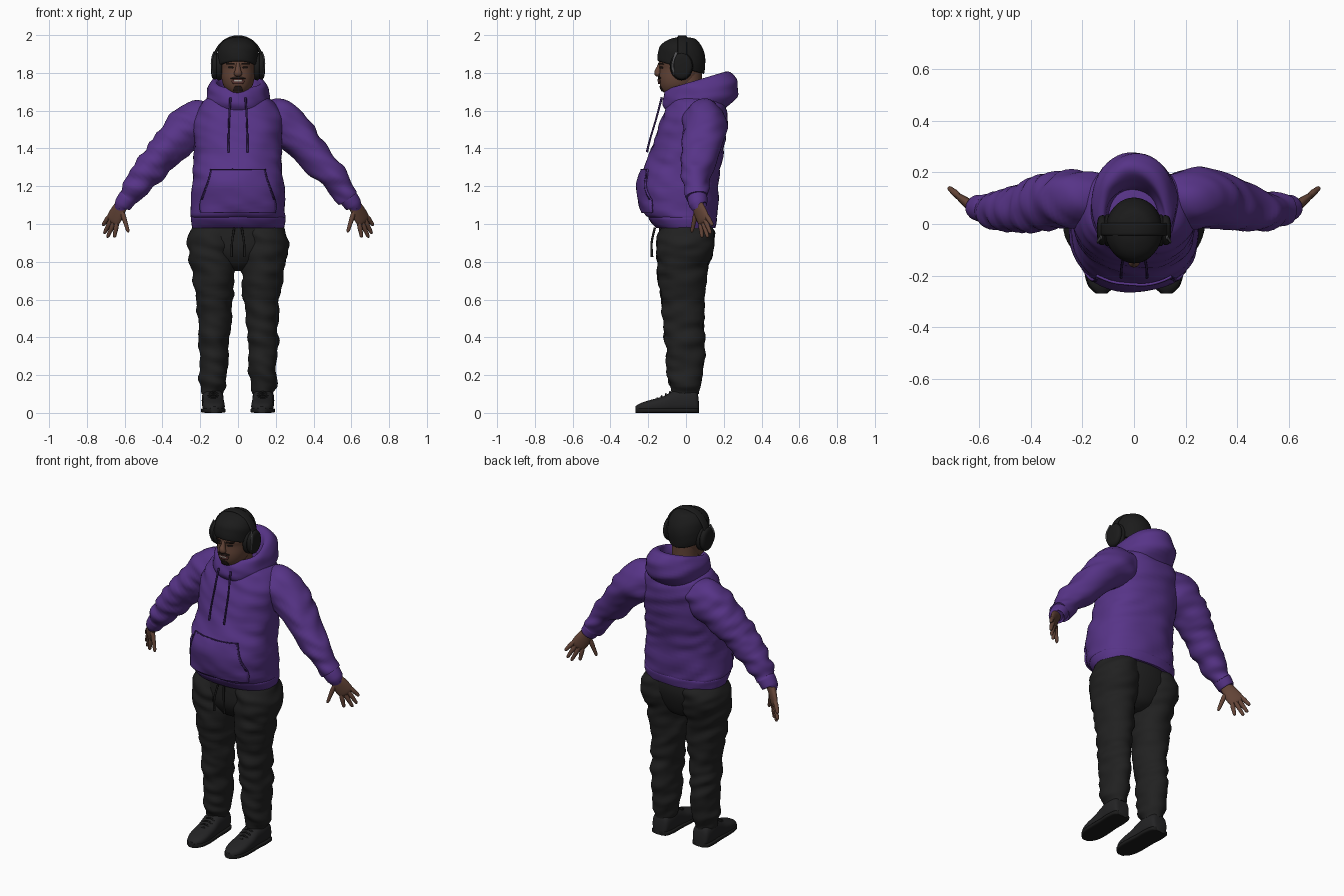
import bpy, bmesh, math
from mathutils import Vector, noise
from mathutils.bvhtree import BVHTree

if "Cube" in bpy.data.objects:
    bpy.data.objects.remove(bpy.data.objects["Cube"], do_unlink=True)


def material(name, r, g, b):
    m = bpy.data.materials.new(name)
    m.use_nodes = True
    m.diffuse_color = (r, g, b, 1)
    bsdf = m.node_tree.nodes["Principled BSDF"]
    bsdf.inputs["Base Color"].default_value = (r, g, b, 1)
    bsdf.inputs["Roughness"].default_value = 0.8
    return m


PURPLE = material("purple fabric", .095, .034, .245)
SEAM = material("dark purple seam", .035, .014, .09)
SKIN = material("brown skin", .125, .058, .038)
LIPS = material("lips", .11, .04, .035)
TEETH = material("teeth", .4, .36, .32)
HAIR = material("dark hair", .02, .012, .01)
PANTS = material("black trousers", .015, .015, .015)
KNIT = material("black knit", .011, .011, .011)
SHOE = material("charcoal shoe", .017, .017, .018)
GREY = material("grey metal", .09, .09, .095)


def finish(name, bm, mat):
    bmesh.ops.recalc_face_normals(bm, faces=bm.faces)
    me = bpy.data.meshes.new(name)
    bm.to_mesh(me)
    bm.free()
    for f in me.polygons:
        f.use_smooth = True
    me.set_sharp_from_angle(angle=math.radians(50))
    me.materials.append(mat)
    ob = bpy.data.objects.new(name, me)
    bpy.context.scene.collection.objects.link(ob)
    return ob


def spline(rows, steps):
    """Smooth in-between rows through the given rows."""
    rows = [Vector(r) for r in rows]
    out = []
    for i in range(len(rows) - 1):
        a, b, c, d = rows[max(i - 1, 0)], rows[i], rows[i + 1], rows[min(i + 2, len(rows) - 1)]
        for s in range(steps):
            t = s / steps
            out.append(b + (c - a) * (t / 2) + (a * 2 - b * 5 + c * 4 - d) * (t * t / 2)
                       + (b * 3 - a - c * 3 + d) * (t ** 3 / 2))
    return out + [rows[-1]]


def loft(name, rings, mat, n=32, folds=0, power=1, floor=None):
    """Skin rings given as centre and two half axes; folds adds cloth creases."""
    bm = bmesh.new()
    loops = []
    for c, u, v in rings:
        loop = []
        for k in range(n):
            a = 2 * math.pi * k / n
            x, y = (math.copysign(abs(f) ** power, f) for f in (math.cos(a), math.sin(a)))
            p = c + u * x + v * y
            if folds:
                q = Vector((p.x * 7 + p.y * 5, p.y * 7, p.z * 20 + p.x * 6))
                p += (p - c).normalized() * noise.noise(q) * folds
            if floor is not None:
                p.z = max(p.z, floor)
            loop.append(bm.verts.new(p))
        loops.append(loop)
    for a, b in zip(loops, loops[1:]):
        for k in range(n):
            bm.faces.new((a[k], a[k - 1], b[k - 1], b[k]))
    bm.faces.new(loops[0])
    bm.faces.new(loops[-1])
    return finish(name, bm, mat)


def stack(name, rows, mat, x=0, steps=5, **kw):
    """Rows: x offset, z, half width, front y, back y, slope."""
    rings = []
    for r in spline(rows, steps):
        half = (r[4] - r[3]) / 2
        rings.append((Vector((r[0] + x, (r[3] + r[4]) / 2, r[1])), Vector((r[2], 0, 0)),
                      Vector((0, half, half * r[5]))))
    return loft(name, rings, mat, **kw)


def tube(name, rows, mat, s=1, side=(0, 1, 0), steps=4, **kw):
    """Rows: x, y, z, half width, half thickness along side; s mirrors in x."""
    pts = spline(rows, steps)
    side = Vector(side)
    rings = []
    for i, r in enumerate(pts):
        t = (pts[min(i + 1, len(pts) - 1)] - pts[max(i - 1, 0)]).to_3d()
        u = t.cross(side).normalized()
        v = u.cross(t).normalized()
        flip = lambda w: Vector((w.x * s, w.y, w.z))
        rings.append((flip(r.to_3d()), flip(u) * r[3], flip(v) * r[4]))
    return loft(name, rings, mat, **kw)


def drape(name, target, rows, mat, lift=.004, thick=.006, across=16):
    """Lay a thin plate on the front of target; rows: x, z, half width."""
    me = target.data
    tree = BVHTree.FromPolygons([v.co for v in me.vertices], [p.vertices[:] for p in me.polygons])
    bm = bmesh.new()
    grid = []
    for x, z, w in spline(rows, 4):
        line = []
        for k in range(across + 1):
            p = Vector((x + w * (2 * k / across - 1), -1, z))
            hit = tree.ray_cast(p, Vector((0, 1, 0)))[0]
            line.append(bm.verts.new((p.x, (hit.y if hit else 0) - lift, z)))
        grid.append(line)
    for a, b in zip(grid, grid[1:]):
        for k in range(across):
            bm.faces.new((a[k], a[k + 1], b[k + 1], b[k]))
    ob = finish(name, bm, mat)
    mod = ob.modifiers.new("thickness", "SOLIDIFY")
    mod.thickness, mod.offset = thick, 0
    return ob


# Hooded sweatshirt body and hem
torso = stack("sweatshirt_body", [
    (0, 1.03, .245, -.19, .16, 0), (0, 1.06, .25, -.225, .165, 0), (0, 1.18, .243, -.248, .17, 0),
    (0, 1.26, .238, -.238, .175, 0), (0, 1.34, .232, -.2, .19, 0), (0, 1.44, .232, -.172, .205, 0),
    (0, 1.53, .235, -.14, .215, 0), (0, 1.6, .22, -.115, .215, 0), (0, 1.65, .185, -.09, .2, 0),
    (0, 1.69, .12, -.06, .16, 0)], PURPLE, n=56, folds=.012, power=.86)
stack("sweatshirt_hem", [(0, .98, .243, -.16, .155, 0), (0, 1.0, .248, -.18, .16, 0),
                         (0, 1.03, .25, -.2, .163, 0), (0, 1.045, .24, -.2, .155, 0)],
      PURPLE, n=56, folds=.006, power=.86)

# Hood lying open behind the neck
stack("hood", [
    (0, 1.58, .15, -.09, .19, .1), (0, 1.645, .168, -.125, .265, .12), (0, 1.70, .165, -.128, .272, .22),
    (0, 1.75, .148, -.11, .235, .28), (0, 1.758, .12, -.085, .19, .3), (0, 1.71, .1, -.06, .15, .3),
    (0, 1.64, .09, -.05, .12, .2)], PURPLE, n=48, folds=.012)

# Front pocket, its openings and the draw cords
drape("front_pocket", torso, [(0, 1.29, .145), (0, 1.24, .155), (0, 1.13, .195), (0, 1.08, .2),
                              (0, 1.06, .195)], PURPLE, lift=.008, thick=.009, across=30)
drape("pocket_top_seam", torso, [(0, 1.29, .145), (0, 1.286, .145)], SEAM, lift=.011, across=30)
for s, label in ((1, "left"), (-1, "right")):
    drape(label + "_pocket_opening", torso, [(s * .142, 1.285, .004), (s * .156, 1.23, .004),
          (s * .19, 1.13, .004)], SEAM, lift=.012, across=4)
    tube(label + "_hood_cord", [(.04, -.128, 1.67, .006, .006), (.047, -.16, 1.55, .005, .005),
         (.05, -.19, 1.45, .005, .005), (.05, -.207, 1.38, .006, .006)], SEAM, s, n=8)

# Sleeves, cuffs and hands
PALM = (.64, -.77, 0)
FINGERS = {"index": ((.642, .078, 1.0), (.655, .085, .928)), "middle": ((.655, .09, 1.01), (.692, .116, .928)),
           "ring": ((.67, .1, 1.025), (.709, .131, .948)), "little": ((.682, .112, 1.04), (.717, .141, .992)),
           "thumb": ((.615, .055, 1.07), (.58, .03, .955))}
for s, label in ((1, "left"), (-1, "right")):
    tube(label + "_sleeve", [
        (.13, .085, 1.56, .085, .1), (.215, .1, 1.54, .12, .112), (.3, .095, 1.475, .11, .11),
        (.4, .07, 1.37, .09, .1), (.49, .055, 1.265, .079, .08), (.555, .055, 1.18, .066, .066),
        (.585, .06, 1.14, .054, .056)], PURPLE, s, steps=7, n=40, folds=.018)
    tube(label + "_cuff", [(.575, .06, 1.15, .046, .05), (.585, .06, 1.137, .05, .053),
                           (.61, .064, 1.102, .046, .048), (.613, .065, 1.097, .038, .04)], PURPLE, s)
    tube(label + "_palm", [(.6, .055, 1.12, .03, .026), (.625, .067, 1.085, .04, .022),
                           (.645, .081, 1.05, .046, .019), (.662, .094, 1.02, .044, .015),
                           (.668, .099, 1.008, .03, .008)], SKIN, s, side=PALM, n=20)
    for finger, (base, tip) in FINGERS.items():
        a, b = Vector(base), Vector(tip)
        rows = [(*a.lerp(b, t), r, r) for t, r in ((-.15, .011), (.3, .013), (.6, .011), (.9, .009), (1, .003))]
        tube(f"{label}_{finger}_finger", rows, SKIN, s, side=PALM, n=12)

# Trousers
stack("trouser_seat", [(0, 1.01, .225, -.14, .14, 0), (0, .93, .25, -.145, .145, 0),
                       (0, .85, .22, -.14, .125, 0), (0, .78, .12, -.1, .09, 0),
                       (0, .75, .04, -.05, .04, 0)], PANTS, n=40)
for s, label in ((1, "left"), (-1, "right")):
    rows = [(.12, 1.0, .115, -.13, .13, 0), (.137, .93, .128, -.15, .155, 0), (.137, .85, .127, -.155, .145, 0),
            (.13, .75, .115, -.15, .112, 0), (.126, .62, .1, -.136, .1, 0), (.127, .5, .088, -.124, .092, 0),
            (.13, .4, .081, -.115, .096, 0), (.13, .3, .078, -.108, .1, 0), (.132, .2, .073, -.098, .09, 0),
            (.135, .14, .064, -.086, .077, 0), (.135, .1, .054, -.07, .068, 0)]
    stack(label + "_trouser_leg", [(s * r[0], *r[1:]) for r in rows], PANTS, steps=7, n=40, folds=.016)
    tube(label + "_waist_cord", [(.02, -.165, .98, .006, .006), (.032, -.182, .9, .006, .006),
                                 (.034, -.18, .825, .007, .007)], KNIT, s, n=8)

# Shoes: upper, sole and laces
SHAPE = [(.068, .03, .06), (.055, .05, .115), (0, .058, .13), (-.06, .056, .12), (-.12, .058, .088),
         (-.19, .058, .068), (-.24, .045, .052), (-.268, .018, .035)]
for s, label in ((1, "left"), (-1, "right")):
    for part, mat, grow in (("shoe_upper", SHOE, 0), ("shoe_sole", KNIT, .005)):
        rings = []
        for y, w, h in spline(SHAPE, 4):
            top = .026 if grow else h
            rings.append((Vector((s * (.134 + y * .03), y, top / 2)), Vector((w + grow, 0, 0)),
                          Vector((0, 0, top / 2))))
        loft(f"{label}_{part}", rings, mat, power=.45 if grow else .75, floor=0)
    for k in range(4):
        y, z = -.085 - k * .022, .111 - k * .011
        tube(f"{label}_lace_{k + 1}", [(.1, y, z - .012, .004, .004), (.131, y, z, .005, .005),
                                       (.162, y, z - .012, .004, .004)], KNIT, s, n=8)

# Neck, head and knitted cap
stack("neck", [(0, 1.6, .085, -.06, .1, 0), (0, 1.7, .074, -.07, .085, 0), (0, 1.83, .075, -.08, .085, 0)], SKIN)
head = stack("head", [
    (0, 1.69, .03, -.1, -.02, 0), (0, 1.70, .052, -.122, .02, 0), (0, 1.73, .075, -.136, .05, 0),
    (0, 1.77, .087, -.142, .07, 0), (0, 1.82, .092, -.139, .085, 0), (0, 1.85, .096, -.143, .09, 0),
    (0, 1.9, .098, -.14, .09, 0)], SKIN, n=40)
stack("knit_cap", [
    (0, 1.828, .1, -.142, .09, -.28), (0, 1.835, .108, -.15, .097, -.28), (0, 1.88, .111, -.148, .102, -.24),
    (0, 1.92, .107, -.14, .098, -.16), (0, 1.955, .09, -.115, .08, -.08), (0, 1.98, .06, -.08, .05, 0),
    (0, 1.99, .015, -.04, 0, 0)], KNIT, n=40, folds=.003)

# Face
tube("nose", [(0, -.133, 1.85, .01, .012), (0, -.143, 1.825, .013, .014), (0, -.15, 1.803, .02, .018),
              (0, -.147, 1.793, .022, .016), (0, -.14, 1.787, .012, .008)], SKIN, n=16)
drape("moustache", head, [(0, 1.781, .02), (0, 1.775, .035), (0, 1.769, .038)], HAIR)
drape("lips", head, [(0, 1.768, .02), (0, 1.758, .034), (0, 1.742, .024)], LIPS, lift=.005)
drape("teeth", head, [(0, 1.762, .022), (0, 1.755, .02)], TEETH, lift=.007)
drape("chin_beard", head, [(0, 1.73, .016), (0, 1.712, .026), (0, 1.702, .02)], HAIR, lift=.002)
for s, label in ((1, "left"), (-1, "right")):
    drape(label + "_brow", head, [(s * .04, 1.853, .018), (s * .04, 1.845, .022)], HAIR, lift=.005)
    drape(label + "_eye", head, [(s * .038, 1.833, .01), (s * .038, 1.828, .014), (s * .038, 1.823, .01)],
          HAIR, lift=.002, across=8)

# Headphones
arc = [math.pi * k / 12 for k in range(13)]
tube("headphone_band", [(.127 * math.cos(a), -.02, 1.86 + .132 * math.sin(a), .007, .024) for a in arc],
     KNIT, n=16, power=.6)
for s, label in ((1, "left"), (-1, "right")):
    for part, mat, profile in (
            ("ear_cushion", KNIT, ((.085, .8), (.09, .97), (.105, 1), (.113, .92))),
            ("ear_cup", KNIT, ((.112, .85), (.118, .95), (.132, .9), (.14, .7), (.143, .3)))):
        loft(f"{label}_{part}", [(Vector((s * x, -.024, 1.835)), Vector((0, .061 * f, 0)),
             Vector((0, 0, .074 * f))) for x, f in spline(profile, 4)], mat)
    tube(label + "_cup_yoke", [(.127, -.05, 1.91, .004, .008), (.139, -.066, 1.87, .004, .006),
                               (.139, -.07, 1.83, .004, .006), (.13, -.06, 1.79, .004, .006)], GREY, s, n=10)
